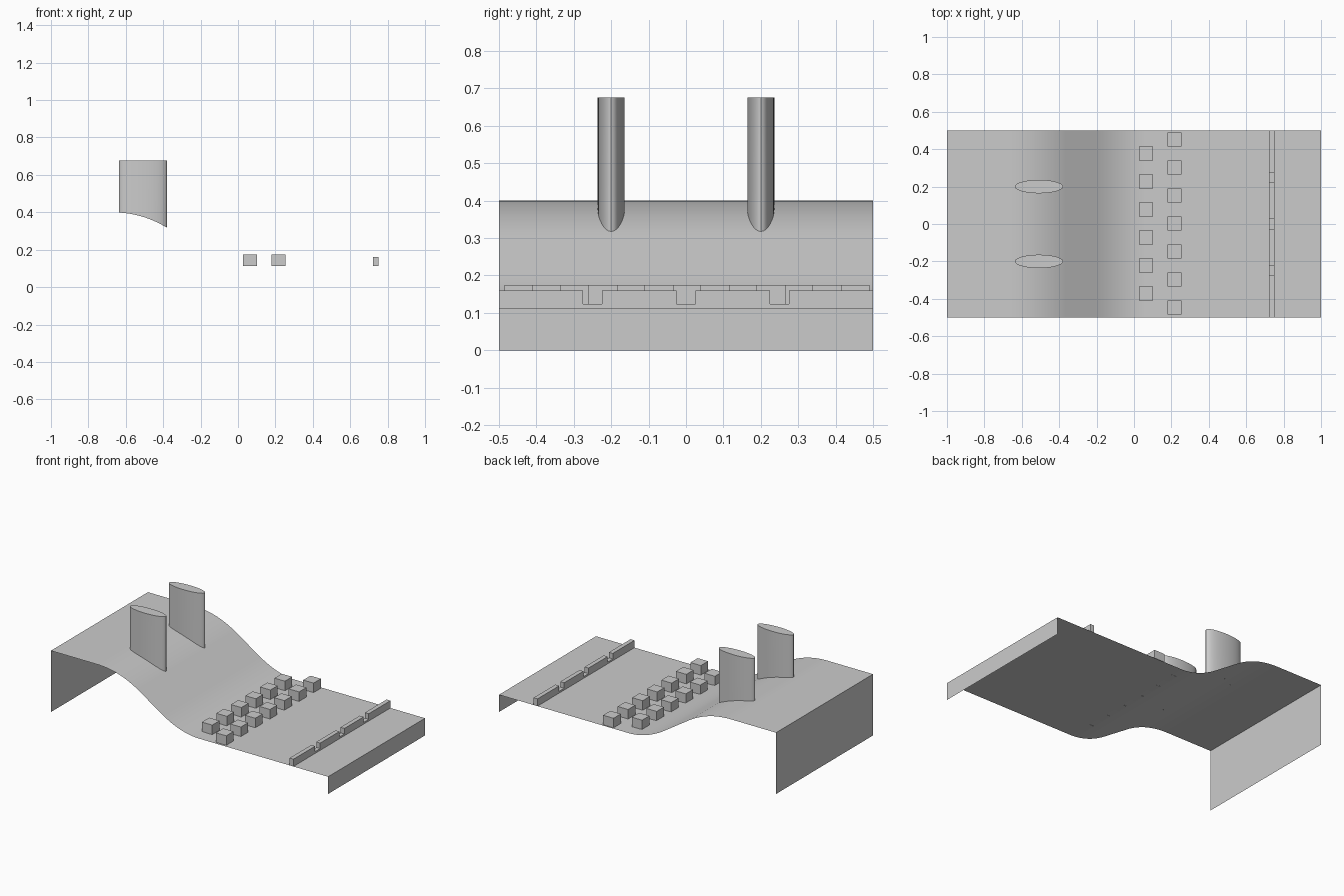
import bpy, bmesh, math

cube = bpy.data.objects.get("Cube")
if cube:
    bpy.data.objects.remove(cube, do_unlink=True)

concrete = bpy.data.materials.new("concrete_grey")
concrete.use_nodes = True
GREY = (0.6, 0.6, 0.6, 1)
concrete.diffuse_color = GREY
concrete.node_tree.nodes["Principled BSDF"].inputs["Base Color"].default_value = GREY

CREST, FLOOR = 0.4, 0.1125


def surface(x):
    """Height of the spillway: rounded crest, straight chute, rounded toe, flat apron."""
    if x < -0.68:
        return CREST
    if x < -0.38:
        return CREST - 0.082 * ((x + 0.68) / 0.3) ** 2.2
    if x < -0.2:
        return 0.318 - 0.65 * (x + 0.38)
    if x < 0.07:
        return FLOOR + 0.0885 * ((0.07 - x) / 0.27) ** 2
    return FLOOR


def finish(name, bm, smooth=False):
    mesh = bpy.data.meshes.new(name)
    bm.to_mesh(mesh)
    bm.free()
    obj = bpy.data.objects.new(name, mesh)
    bpy.context.collection.objects.link(obj)
    mesh.materials.append(concrete)
    if smooth:
        bpy.ops.object.select_all(action='DESELECT')
        obj.select_set(True)
        bpy.context.view_layer.objects.active = obj
        bpy.ops.object.shade_smooth_by_angle(angle=math.radians(30))
    return obj


def extrude_y(name, profile, y0, y1):
    """Open sheet swept across the width."""
    bm = bmesh.new()
    rows = [[bm.verts.new((x, y, z)) for x, z in profile] for y in (y0, y1)]
    for i in range(len(profile) - 1):
        bm.faces.new((rows[0][i], rows[0][i + 1], rows[1][i + 1], rows[1][i]))
    return finish(name, bm, True)


def prism(name, outline, direction):
    """Solid made by pushing a flat outline along a direction."""
    bm = bmesh.new()
    face = bm.faces.new([bm.verts.new(p) for p in outline])
    moved = bmesh.ops.extrude_face_region(bm, geom=[face])["geom"]
    bmesh.ops.translate(bm, vec=direction,
                        verts=[v for v in moved if isinstance(v, bmesh.types.BMVert)])
    bmesh.ops.recalc_face_normals(bm, faces=bm.faces)
    return finish(name, bm)


# Spillway sheet with upstream and downstream end walls
xs = [-1] + [-0.68 + 0.75 * i / 50 for i in range(51)] + [1]
profile = [(-1, 0)] + [(x, surface(x)) for x in xs] + [(1, 0)]
extrude_y("spillway_surface", profile, -0.5, 0.5)

# Piers: elliptical columns whose feet follow the crest
SIDES = 32
for side, y in (("right", -0.2), ("left", 0.2)):
    bm = bmesh.new()
    foot, head = [], []
    for i in range(SIDES):
        t = 2 * math.pi * i / SIDES
        x, py = -0.508 + 0.129 * math.cos(t), y + 0.036 * math.sin(t)
        foot.append(bm.verts.new((x, py, surface(x))))
        head.append(bm.verts.new((x, py, 0.676)))
    for i in range(SIDES):
        j = (i + 1) % SIDES
        bm.faces.new((foot[i], foot[j], head[j], head[i]))
    bm.faces.new(head)
    finish(side + "_pier", bm, True)

# Two staggered rows of baffle blocks
BLOCK = 0.075
for row, (x, first, count) in enumerate(((0.026, -0.41, 6), (0.18, -0.485, 7))):
    for i in range(count):
        y = first + 0.15 * i
        outline = [(x, y, FLOOR), (x + BLOCK, y, FLOOR),
                   (x + BLOCK, y + BLOCK, FLOOR), (x, y + BLOCK, FLOOR)]
        prism(f"baffle_block_{row + 1}_{i + 1}", outline, (0, 0, 0.062))

# End sill with three notches
SILL_TOP, NOTCH = 0.16, 0.124
outline = [(-0.5, FLOOR), (-0.5, SILL_TOP)]
for c in (-0.25, 0, 0.25):
    outline += [(c - 0.026, SILL_TOP), (c - 0.026, NOTCH),
                (c + 0.026, NOTCH), (c + 0.026, SILL_TOP)]
outline += [(0.5, SILL_TOP), (0.5, FLOOR)]
prism("end_sill", [(0.722, y, z) for y, z in outline], (0.028, 0, 0))
